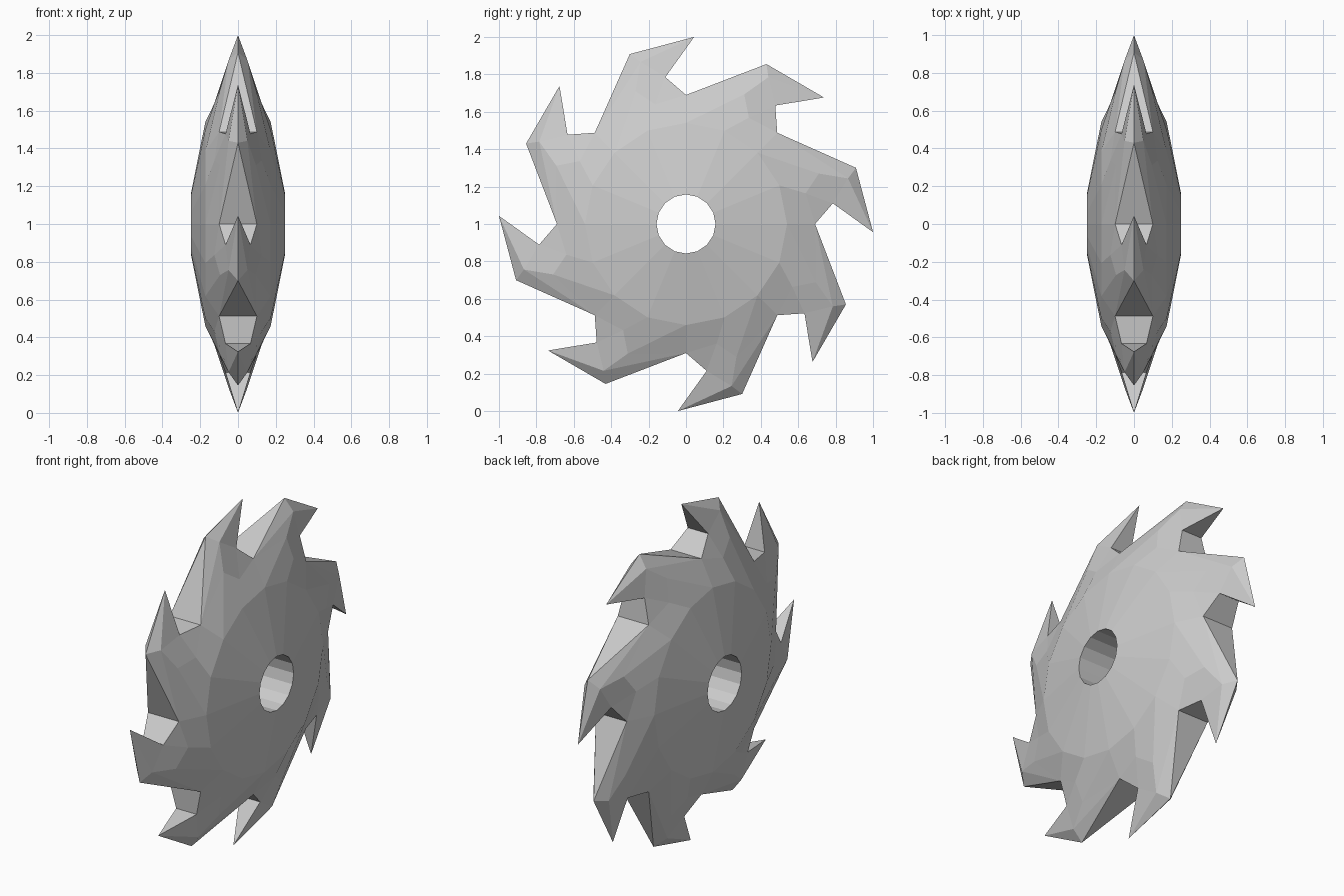
import bpy, bmesh
from math import sin, cos, radians

if "Cube" in bpy.data.objects:
    bpy.data.objects.remove(bpy.data.objects["Cube"])

TEETH = 8
STEP = 360 / TEETH

# One tooth sector: name -> (clockwise angle, radius, half thickness)
POINTS = {
    "H0": (0, 0.158, 0.25), "H1": (22.5, 0.158, 0.25),      # hole rim
    "R0": (0, 0.54, 0.173), "R1": (22.5, 0.54, 0.173),      # disc shoulder
    "V0": (0, 0.69, 0.10),                                  # valley
    "M1": (24.2, 0.76, 0.095), "M2": (30.6, 0.66, 0.125),   # tooth root
    "Q": (29.3, 0.90, 0.05),                                # tooth cheek
    "I": (37, 0.793, 0.066),                                # hook
    "B": (26.7, 0.957, 0), "T": (47.5, 1.001, 0),           # back and tip
}
# Names ending in + belong to the next sector
SIDE = ["H0 H1 R1 R0", "H1 H0+ R0+ R1", "R0 M1 V0", "R0 R1 M2 M1",
        "R1 R0+ V0+ M2", "M2 V0+ I", "M2 I Q M1", "V0 M1 Q", "V0 Q B",
        "B Q T", "Q I T"]

bm = bmesh.new()
cache = {}


def vert(name, k, s):
    if name.endswith("+"):
        name, k = name[:-1], k + 1
    k %= TEETH
    a, r, x = POINTS[name]
    key = (name, k, s if x else 0)
    if key not in cache:
        t = radians(a + k * STEP)
        cache[key] = bm.verts.new((s * x, r * sin(t), 1 + r * cos(t)))
    return cache[key]


def face(*refs):
    bm.faces.new([vert(n, k, s) for n, k, s in refs])


for k in range(TEETH):
    # Both cheeks of the sector
    for s in (1, -1):
        for f in SIDE:
            face(*[(n, k, s) for n in f.split()])
    # Tooth back, hook underside and gullet
    face(("V0", k, 1), ("B", k, 1), ("V0", k, -1))
    face(("T", k, 1), ("I", k, 1), ("I", k, -1))
    face(("I", k, 1), ("V0+", k, 1), ("V0+", k, -1), ("I", k, -1))
    # Bore wall
    for a, b in (("H0", "H1"), ("H1", "H0+")):
        face((a, k, 1), (b, k, 1), (b, k, -1), (a, k, -1))

bmesh.ops.recalc_face_normals(bm, faces=bm.faces)
mesh = bpy.data.meshes.new("saw_blade")
bm.to_mesh(mesh)
bm.free()
blade = bpy.data.objects.new("saw_blade", mesh)
bpy.context.collection.objects.link(blade)
